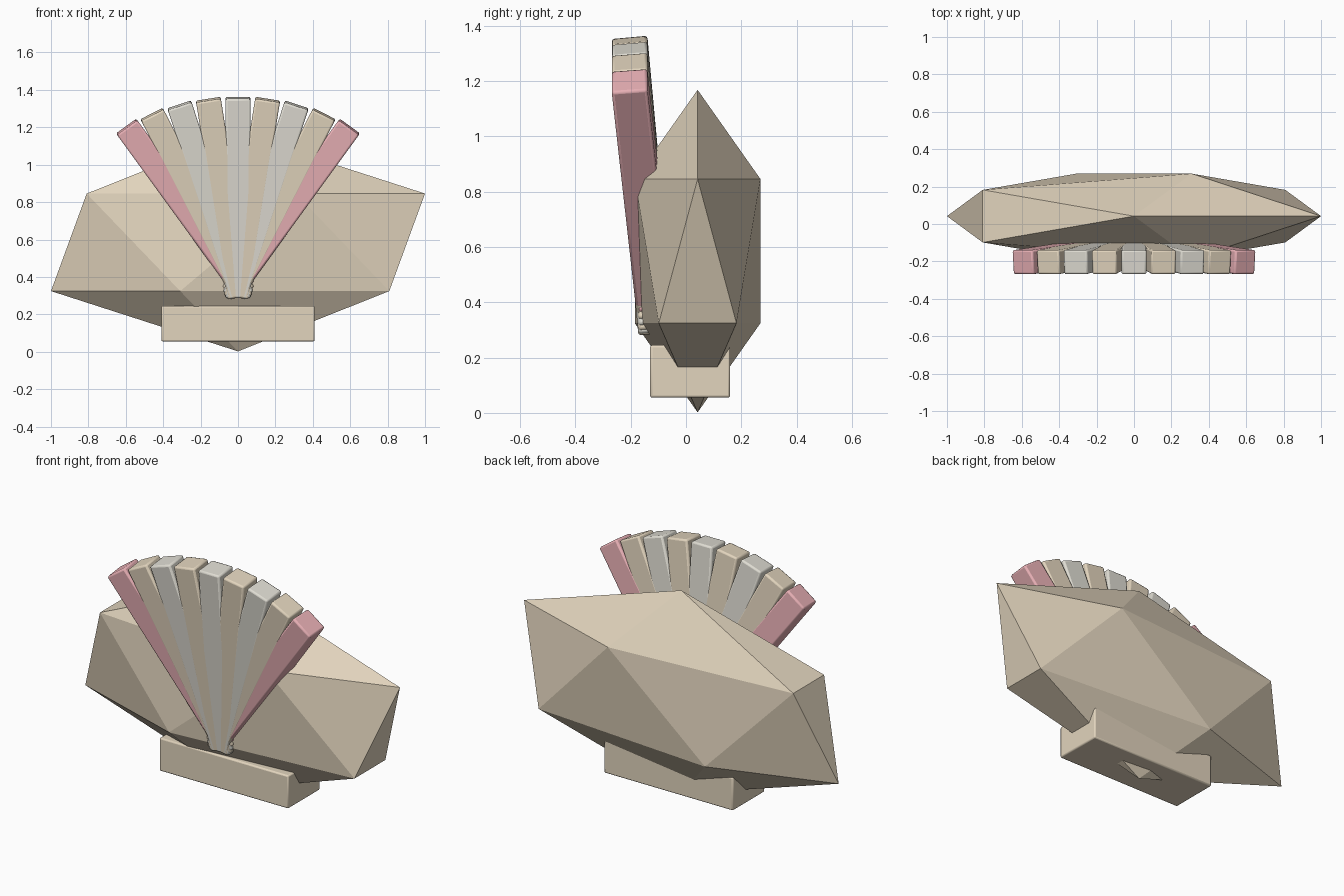
import bpy
from math import sin, cos, radians

if "Cube" in bpy.data.objects:
    bpy.data.objects.remove(bpy.data.objects["Cube"])


def material(name, rgb):
    m = bpy.data.materials.new(name)
    m.diffuse_color = (*rgb, 1)
    m.use_nodes = True
    m.node_tree.nodes["Principled BSDF"].inputs["Base Color"].default_value = m.diffuse_color
    return m


sand = material("sand", (0.76, 0.66, 0.51))
pearl = material("pearl", (0.74, 0.72, 0.65))
pink = material("pink", (0.80, 0.43, 0.46))


def box(name, size, loc, rot, mat, bevel):
    bpy.ops.mesh.primitive_cube_add(size=1, location=loc, rotation=rot)
    o = bpy.context.object
    o.name = name
    o.scale = size
    bpy.ops.object.transform_apply(location=False, rotation=False, scale=True)
    b = o.modifiers.new("soft_edges", "BEVEL")
    b.width = bevel
    b.segments = 2
    o.data.materials.append(mat)
    bpy.ops.object.shade_smooth_by_angle(angle=radians(30))
    return o


# Faceted shell body: a stretched icosahedron
bpy.ops.mesh.primitive_ico_sphere_add(subdivisions=1, radius=1, location=(0, 0.042, 0.585))
body = bpy.context.object
body.name = "shell_body"
body.scale = (1.118, 0.267, 0.583)
bpy.ops.object.transform_apply(location=False, rotation=False, scale=True)
body.data.materials.append(sand)

# Hinge block at the bottom
box("hinge_block", (0.82, 0.29, 0.19), (0, 0.015, 0.15), (0, 0, 0), sand, 0.008)

# Fan of nine straight ribs, leaning forward and crossing near the hinge
for k in range(-4, 5):
    a = radians(9) * k
    mat = pink if abs(k) == 4 else (sand if k % 2 else pearl)
    loc = (0.48 * sin(a), -0.156, 0.825 - 0.28 * (1 - cos(a)))
    box(f"rib_{k + 5}", (0.134, 0.13, 1.07), loc, (radians(5.2), a, 0), mat, 0.01)
